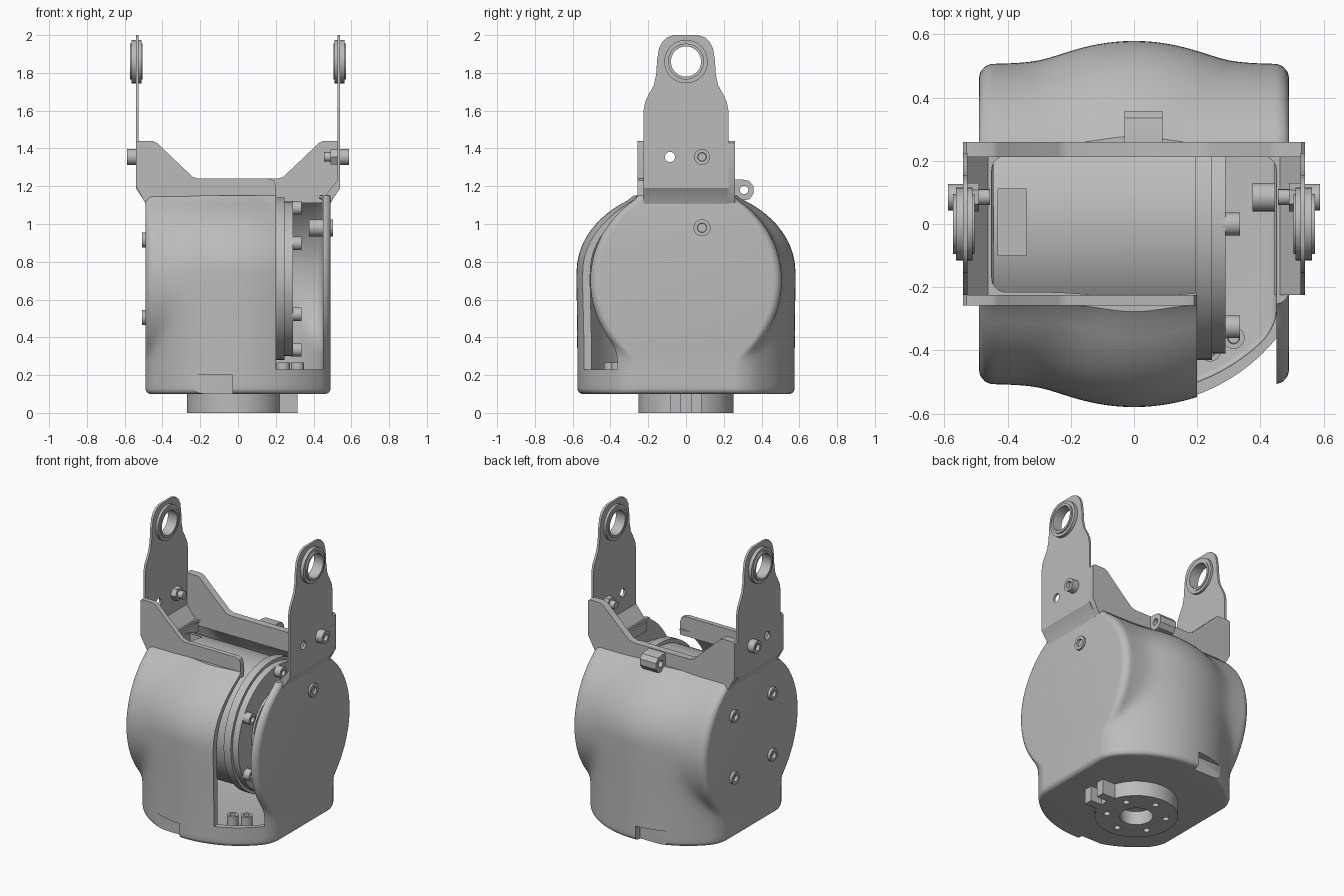
import bpy, bmesh
from math import sin, cos, pi, sqrt, radians
from mathutils import Vector

if "Cube" in bpy.data.objects:
    bpy.data.objects.remove(bpy.data.objects["Cube"])

grey = bpy.data.materials.new("machined_grey")
grey.use_nodes = True
grey.diffuse_color = (0.5, 0.5, 0.5, 1)
grey.node_tree.nodes["Principled BSDF"].inputs["Base Color"].default_value = (0.5, 0.5, 0.5, 1)


def activate(ob):
    bpy.ops.object.select_all(action="DESELECT")
    ob.select_set(True)
    bpy.context.view_layer.objects.active = ob


def finish(name, bm):
    bmesh.ops.recalc_face_normals(bm, faces=bm.faces)
    mesh = bpy.data.meshes.new(name)
    bm.to_mesh(mesh)
    bm.free()
    ob = bpy.data.objects.new(name, mesh)
    bpy.context.collection.objects.link(ob)
    mesh.materials.append(grey)
    activate(ob)
    bpy.ops.object.shade_smooth_by_angle(angle=radians(32))
    return ob


def place(axis, a, b, c):
    return {"x": (c, a, b), "y": (a, c, b), "z": (a, b, c)}[axis]


def prism(name, pts, axis, lo, hi, socket=0):
    """Extrude an outline along an axis; socket sinks a recess into the far end."""
    bm = bmesh.new()
    ends = [[bm.verts.new(place(axis, a, b, c)) for a, b in pts] for c in (lo, hi)]
    bm.faces.new(ends[0])
    cap = bm.faces.new(ends[1])
    n = len(pts)
    for i in range(n):
        j = (i + 1) % n
        bm.faces.new((ends[0][i], ends[0][j], ends[1][j], ends[1][i]))
    if socket:
        bmesh.ops.recalc_face_normals(bm, faces=bm.faces)
        bmesh.ops.inset_region(bm, faces=[cap], thickness=socket)
        bmesh.ops.inset_region(bm, faces=[cap], thickness=0.002, depth=-0.02)
    return finish(name, bm)


def ring(a, b, r, n=48):
    return [(a + r * cos(2 * pi * i / n), b + r * sin(2 * pi * i / n)) for i in range(n)]


def rect(a0, a1, b0, b1):
    return [(a0, b0), (a1, b0), (a1, b1), (a0, b1)]


def cut(ob, *cutters):
    for c in cutters:
        c.hide_render = True
        activate(ob)
        mod = ob.modifiers.new("cut", "BOOLEAN")
        mod.operation, mod.solver, mod.object = "DIFFERENCE", "EXACT", c
        bpy.ops.object.modifier_apply(modifier=mod.name)
        bpy.data.objects.remove(c)
    activate(ob)
    bpy.ops.object.shade_smooth_by_angle(angle=radians(32))


def bolt(name, a, b, lo, hi, axis="x", r=0.042):
    return prism(name, ring(a, b, r, 24), axis, lo, hi, r * 0.45)


def tube(name, a, b, r, hole, axis, lo, hi):
    ob = prism(name, ring(a, b, r), axis, lo, hi)
    cut(ob, prism("bore", ring(a, b, hole), axis, min(lo, hi) - 0.1, max(lo, hi) + 0.1))
    return ob


# Housing: a barrel lying along x blended into an upright domed drum
def half_depth(x, z):
    z = min(z, 1.14)
    barrel = sqrt(max(0.04, 0.51 ** 2 - (z - 0.7) ** 2))
    dome = 0.58 * sqrt(1 - (max(0, z - 0.75) / 0.44) ** 2)
    drum = sqrt(max(0, dome ** 2 - x ** 2))
    return (barrel + drum + sqrt((barrel - drum) ** 2 + 0.0015)) / 2 - 0.006


def loft(name, inset, z0, z1, r, rows=40, cols=48):
    bm = bmesh.new()
    heights = [z0 + r * (1 - cos(pi / 2 * i / 5)) for i in range(5)]
    heights += [z0 + r + (z1 - z0 - r) * i / rows for i in range(rows + 1)]
    loops = []
    for z in heights:
        t = max(0, z0 + r - z)
        d = inset + r - sqrt(r * r - t * t) if t < r else inset + r
        w = 0.49 - d
        xs = [w * sin(pi * (i / cols - 0.5)) for i in range(cols + 1)]
        side = []
        for x in xs:
            e = max(0, abs(x) - (w - 0.045))
            side.append((x, half_depth(x, z) - d - 0.045 + sqrt(max(0, 0.045 ** 2 - e * e))))
        pts = [(x, -y) for x, y in side] + [(x, y) for x, y in reversed(side)]
        loops.append([bm.verts.new((x, y, z)) for x, y in pts])
    n = len(loops[0])
    for lower, upper in zip(loops, loops[1:]):
        for i in range(n):
            j = (i + 1) % n
            bm.faces.new((lower[i], lower[j], upper[j], upper[i]))
    bm.faces.new(loops[0])
    bm.faces.new(loops[-1])
    return finish(name, bm)


housing = loft("housing", 0, 0.1, 1.15, 0.03)
cut(housing, loft("cavity", 0.04, 0.2, 1.3, 0.02),
    prism("front_opening", rect(0.2, 0.45, 0.23, 1.4), "y", -0.8, 0))
notch = [(-0.03, 0.0), (-0.03, 0.2), (-0.24, 0.2), (-0.28, 0.185), (-0.305, 0.15), (-0.28, 0.115), (-0.24, 0.1), (-0.24, 0.0)]
for lo, hi in ((-0.8, -0.525), (0.525, 0.8)):
    cut(housing, prism("notch", notch, "y", lo, hi))

# Motor and its bolted flange
axis_z = 0.71
prism("motor_body", ring(0, axis_z, 0.405, 96), "x", -0.45, 0.2)
cut(bpy.data.objects["motor_body"],
    prism("connector_pocket", rect(-0.43, -0.34, -0.1, 0.11), "z", 1.03, 1.3))
tube("motor_flange", 0, axis_z, 0.43, 0.15, "x", 0.195, 0.247)
tube("motor_cover", 0, axis_z, 0.41, 0.27, "x", 0.24, 0.29)
prism("motor_hub", ring(0, axis_z, 0.22), "x", 0.2, 0.27)
for k in range(6):
    a = pi / 2 + k * pi / 3
    bolt("flange_bolt", 0.375 * cos(a), axis_z + 0.375 * sin(a), 0.28, 0.335, r=0.036)
for x, y in ((0.24, -0.4), (0.315, -0.36)):
    bolt("floor_bolt", x, y, 0.19, 0.268, "z", 0.035)

# Saddle plates along the front and back of the top opening
ear = [(-0.49, 1.11), (-0.54, 1.2), (-0.54, 1.43), (-0.53, 1.44), (-0.45, 1.44), (-0.43, 1.43), (-0.24, 1.25), (-0.21, 1.24)]
prism("front_saddle", ear + [(0.16, 1.24), (0.19, 1.23), (0.2, 1.2), (0.2, 1.11)], "y", -0.257, -0.225)
prism("back_saddle", ear + [(-x, z) for x, z in reversed(ear)], "y", 0.212, 0.26)

# Rear lug with a cross hole
lug = [(0.22, 1.1), (0.29, 1.125), (0.335, 1.13), (0.357, 1.16), (0.357, 1.2), (0.335, 1.228), (0.3, 1.235), (0.22, 1.235)]
cut(prism("rear_lug", lug, "x", -0.03, 0.09),
    prism("lug_hole", ring(0.308, 1.18, 0.022, 24), "x", -0.2, 0.2))

# Upright arms, bends, bushings and bolts on both sides
arm = [(0.225, 1.19), (0.225, 1.6), (0.215, 1.65), (0.195, 1.69), (0.17, 1.735), (0.158, 1.79), (0.153, 1.87),
       (0.143, 1.93), (0.125, 1.965), (0.1, 1.988), (0.065, 2.0)]
bend = [(0.445, 1.07), (0.485, 1.08), (0.492, 1.115), (0.541, 1.19), (0.541, 1.23), (0.526, 1.23), (0.445, 1.13)]
for s, side in ((1, "left"), (-1, "right")):
    plate = prism(side + "_arm", arm + [(-y, z) for y, z in reversed(arm)], "x", s * 0.526, s * 0.541)
    cut(plate, prism("bore", ring(0, 1.86, 0.085), "x", s * 0.4, s * 0.7),
        prism("hole", ring(-0.085, 1.355, 0.027, 24), "x", s * 0.4, s * 0.7))
    prism(side + "_bend", [(s * x, z) for x, z in bend], "y", -0.225, 0.225)
    tube(side + "_bushing", 0, 1.86, 0.115, 0.08, "x", s * 0.51, s * 0.563)
    tube(side + "_bushing_lip", 0, 1.86, 0.095, 0.08, "x", s * 0.505, s * 0.573)
    bolt(side + "_arm_bolt", 0.085, 1.355, s * 0.53, s * 0.588)
    prism(side + "_arm_nut", ring(0.085, 1.355, 0.045, 6), "x", s * 0.49, s * 0.53)
    prism(side + "_arm_stud", ring(0.085, 1.355, 0.025, 20), "x", s * 0.455, s * 0.5)

# Side wall bolts
bolt("left_wall_bolt", 0.085, 0.98, 0.44, 0.503, r=0.045)
prism("left_wall_nut", ring(0.085, 0.98, 0.045, 24), "x", 0.375, 0.46)
for y in (-0.2, 0.2):
    for z in (0.505, 0.915):
        bolt("right_wall_bolt", y, z, -0.47, -0.508, r=0.04)

# Output disc under the base with a bore, bolt holes and index teeth
disc = prism("output_disc", ring(-0.018, 0, 0.252, 72), "z", 0.0, 0.11)
cut(disc, prism("bore", ring(-0.018, 0, 0.1), "z", -0.1, 0.09))
for k in range(6):
    a = pi / 6 + k * pi / 3
    cut(disc, prism("hole", ring(-0.018 + 0.18 * cos(a), 0.18 * sin(a), 0.02, 20), "z", -0.1, 0.06))
for y in (-0.055, 0.055):
    prism("index_tooth", rect(0.2, 0.315, y - 0.028, y + 0.028), "z", 0.0, 0.11)
